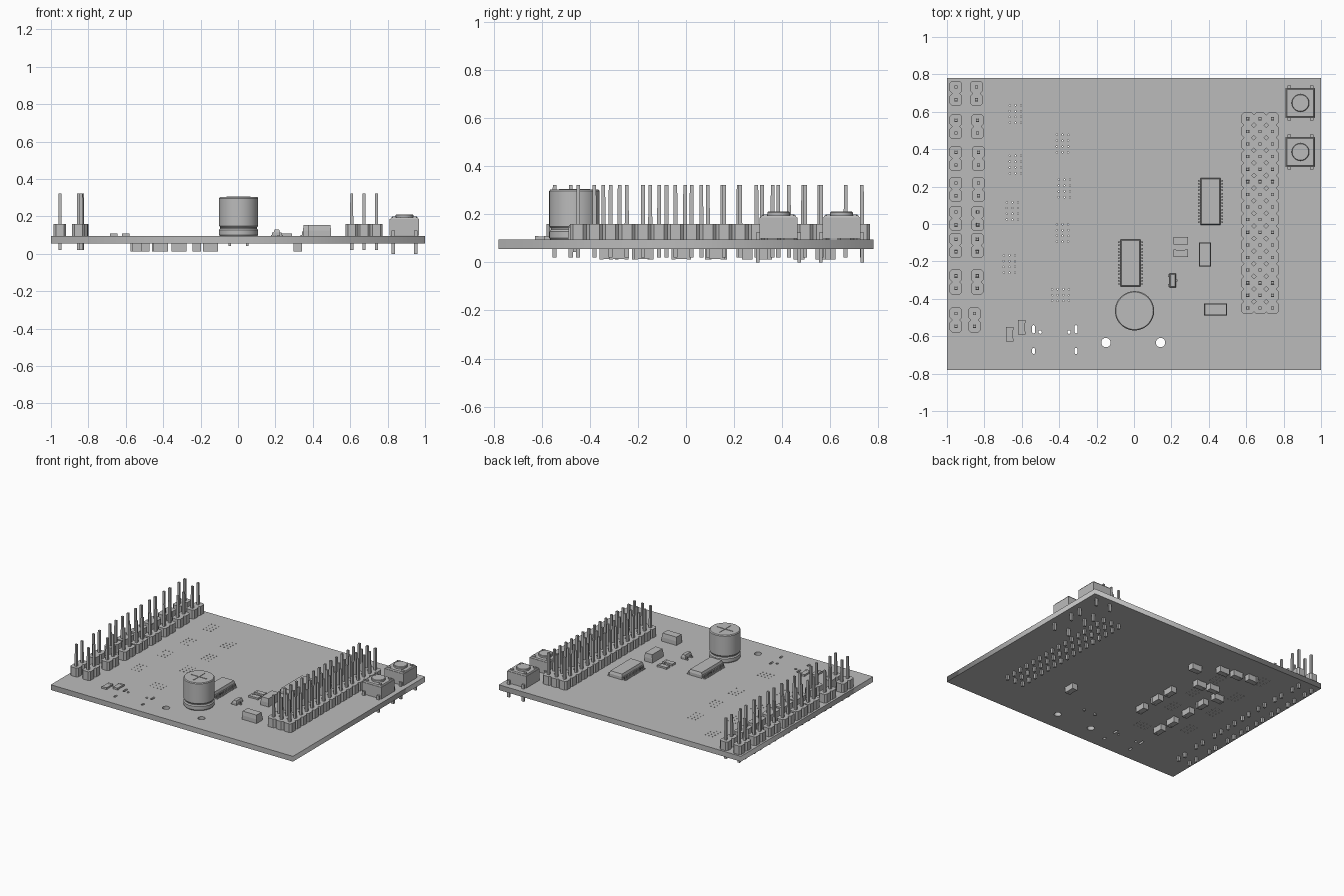
import bpy, bmesh, math
from mathutils import Vector, Matrix

cube = bpy.data.objects.get("Cube")
if cube:
    bpy.data.objects.remove(cube)

GRAY = (0.5, 0.5, 0.5, 1.0)
mat = bpy.data.materials.new("plain_gray")
mat.use_nodes = True
mat.diffuse_color = GRAY
mat.node_tree.nodes["Principled BSDF"].inputs["Base Color"].default_value = GRAY

BOT, TOP = 0.056, 0.095      # board faces
PITCH = 0.0674               # header pin spacing


def finish(name, bm, smooth=False):
    bmesh.ops.recalc_face_normals(bm, faces=bm.faces)
    mesh = bpy.data.meshes.new(name)
    bm.to_mesh(mesh)
    bm.free()
    mesh.materials.append(mat)
    obj = bpy.data.objects.new(name, mesh)
    bpy.context.collection.objects.link(obj)
    if smooth:
        bpy.ops.object.select_all(action='DESELECT')
        obj.select_set(True)
        bpy.context.view_layer.objects.active = obj
        bpy.ops.object.shade_smooth_by_angle(angle=math.radians(35))
    return obj


def box(bm, x, y, sx, sy, z0, z1, inset=0.0):
    """Box on a centre point; a positive inset narrows its upper face."""
    verts = bmesh.ops.create_cube(bm, size=1)["verts"]
    for v in verts:
        cut = 2 * inset if v.co.z > 0 else 0
        v.co = Vector((x + v.co.x * (sx - cut), y + v.co.y * (sy - cut),
                       z1 if v.co.z > 0 else z0))


def lathe(bm, x, y, profile, n=48):
    """Closed solid of revolution from (radius, z) pairs."""
    rings = [[bm.verts.new((x + r * math.cos(math.tau * i / n),
                            y + r * math.sin(math.tau * i / n), z))
              for i in range(n)] for r, z in profile]
    for a, b in zip(rings, rings[1:]):
        for i in range(n):
            j = (i + 1) % n
            bm.faces.new((a[i], a[j], b[j], b[i]))
    bm.faces.new(rings[0])
    bm.faces.new(rings[-1])


def header_cell(bm, x, y):
    """Chamfered plastic cell with a square pin."""
    h, c = PITCH / 2, 0.013
    pts = [(h, -h + c), (h, h - c), (h - c, h), (c - h, h),
           (-h, h - c), (-h, c - h), (c - h, -h), (h - c, -h)]
    lo, hi = ([bm.verts.new((x + px, y + py, z)) for px, py in pts]
              for z in (TOP, 0.16))
    bm.faces.new(lo)
    bm.faces.new(hi)
    for i in range(8):
        j = (i + 1) % 8
        bm.faces.new((lo[i], lo[j], hi[j], hi[i]))
    box(bm, x, y, 0.017, 0.017, 0.16, 0.322, 0.001)
    box(bm, x, y, 0.017, 0.017, 0.02, TOP)


# Circuit board with drilled holes
curve = bpy.data.curves.new("board_outline", 'CURVE')
curve.dimensions = '2D'
curve.fill_mode = 'BOTH'
curve.extrude = (TOP - BOT) / 2


def outline(pts):
    s = curve.splines.new('POLY')
    s.points.add(len(pts) - 1)
    for p, (x, y) in zip(s.points, pts):
        p.co = (x, y, 0, 1)
    s.use_cyclic_u = True


def hole(x, y, r, stretch=0.0, n=16):
    pts = []
    for i in range(n):
        a = math.tau * (i + 0.5) / n
        shift = stretch if math.sin(a) > 0 else -stretch
        pts.append((x + r * math.cos(a), y + r * math.sin(a) + shift))
    outline(pts)


outline([(-1, -0.78), (1, -0.78), (1, 0.78), (-1, 0.78)])
vias = [(-0.634, 0.588), (-0.382, 0.43), (-0.634, 0.318), (-0.372, 0.19),
        (-0.65, 0.07), (-0.382, -0.048), (-0.666, -0.214), (-0.393, -0.38)]
for k, (vx, vy) in enumerate(vias):
    cols, rows = (4, 3) if k == len(vias) - 1 else (3, 4)
    for i in range(cols):
        for j in range(rows):
            hole(vx + (i - (cols - 1) / 2) * 0.03,
                 vy + (j - (rows - 1) / 2) * 0.031, 0.004, n=8)
for x in (-0.15, 0.142):
    hole(x, -0.634, 0.025, n=24)
for x, inner in ((-0.537, -0.502), (-0.31, -0.348)):
    hole(x, -0.563, 0.008, 0.014)
    hole(x, -0.679, 0.008, 0.008)
    hole(inner, -0.578, 0.009)
tmp = bpy.data.objects.new("board_outline", curve)
bpy.context.collection.objects.link(tmp)
deps = bpy.context.evaluated_depsgraph_get()
flat = bpy.data.meshes.new_from_object(tmp.evaluated_get(deps))
bm = bmesh.new()
bm.from_mesh(flat)
bmesh.ops.remove_doubles(bm, verts=bm.verts, dist=0.0001)
bmesh.ops.translate(bm, verts=bm.verts, vec=(0, 0, (TOP + BOT) / 2))
bpy.data.objects.remove(tmp)
bpy.data.meshes.remove(flat)
finish("circuit_board", bm)

# Wide three-column header
bm = bmesh.new()
for i in range(3):
    for j in range(16):
        header_cell(bm, 0.674 + (i - 1) * PITCH * 0.98, 0.057 + (j - 7.5) * PITCH)
finish("wide_pin_header", bm)

# Pairs of two-pin headers along the edge
inner_rows = [(-0.842, 0.698), (-0.837, 0.521), (-0.832, 0.35), (-0.832, 0.185),
              (-0.835, 0.03), (-0.838, -0.115), (-0.838, -0.31), (-0.853, -0.513)]
bm = bmesh.new()
for inner, y in inner_rows:
    for x in (-0.952, inner):
        for side in (-0.5, 0.5):
            header_cell(bm, x, y + side * PITCH)
finish("edge_pin_headers", bm)

# Round capacitor with a grooved neck, vent cross and leads
CX, CY = 0.003, -0.464
bm = bmesh.new()
lathe(bm, CX, CY, [(0.1, TOP), (0.105, 0.102), (0.105, 0.128), (0.098, 0.136),
                   (0.098, 0.142), (0.105, 0.15), (0.105, 0.297), (0.1, 0.303),
                   (0.088, 0.303)])
finish("capacitor_can", bm, smooth=True)
bm = bmesh.new()
box(bm, CX, CY, 0.13, 0.008, 0.302, 0.306)
box(bm, CX, CY, 0.008, 0.13, 0.302, 0.306)
finish("capacitor_vent_cross", bm)
bm = bmesh.new()
for s in (-1, 1):
    box(bm, CX + s * 0.047, CY, 0.014, 0.014, 0.042, TOP)
finish("capacitor_leads", bm)

# Push buttons
for name, y in (("rear_button", 0.647), ("front_button", 0.385)):
    x = 0.89
    bm = bmesh.new()
    box(bm, x, y, 0.158, 0.158, TOP + 0.004, 0.186)
    box(bm, x, y, 0.15, 0.15, 0.186, 0.195, 0.004)
    for sx in (-1, 1):
        for sy in (-1, 1):
            lathe(bm, x + sx * 0.055, y + sy * 0.055, [(0.012, 0.19), (0.012, 0.2)], 12)
            box(bm, x + sx * 0.06, y + sy * 0.086, 0.02, 0.014, 0.0, 0.125)
    finish(name + "_body", bm)
    bm = bmesh.new()
    lathe(bm, x, y, [(0.047, 0.19), (0.047, 0.207), (0.044, 0.211)], 32)
    finish(name + "_plunger", bm, smooth=True)

# Driver chips with gull-wing legs
for name, x, y in (("right_driver_chip", 0.409, 0.12), ("middle_driver_chip", -0.019, -0.209)):
    bm = bmesh.new()
    box(bm, x, y, 0.108, 0.252, 0.12, 0.139, 0.006)
    box(bm, x, y, 0.108, 0.252, 0.099, 0.12)
    for s in (-1, 1):
        for k in range(14):
            ly = y + (k - 6.5) * 0.0172
            box(bm, x + s * 0.057, ly, 0.014, 0.008, 0.114, 0.12)
            box(bm, x + s * 0.063, ly, 0.006, 0.008, TOP, 0.12)
            box(bm, x + s * 0.068, ly, 0.016, 0.008, TOP, 0.1)
    finish(name, bm)


def chips(name, spots, long, wide, z0, z1):
    """Small two-terminal chips; each spot is (x, y, lies_along_x)."""
    bm = bmesh.new()
    for x, y, along in spots:
        def part(off, length, width, a, b):
            if along:
                box(bm, x + off, y, length, width, a, b)
            else:
                box(bm, x, y + off, width, length, a, b)
        part(0, long * 0.6, wide - 0.003, z0 + 0.001, z1 - 0.001)
        for s in (-1, 1):
            part(s * long * 0.4, long * 0.2, wide, z0, z1)
    finish(name, bm)


chips("small_resistors", [(0.249, -0.09, 1), (0.249, -0.157, 1),
                          (-0.665, -0.59, 0), (-0.6, -0.552, 0)],
      0.078, 0.04, TOP, 0.109)
chips("underside_capacitors",
      [(0.32, -0.28, 0), (-0.147, 0.47, 1), (-0.315, 0.56, 1), (-0.315, 0.317, 1),
       (-0.415, 0.335, 1), (-0.42, 0.58, 1), (-0.535, 0.6, 1), (-0.525, 0.255, 1)]
      + [(-0.22, y, 0) for y in (0.12, -0.02, -0.175)]
      + [(-0.495, y, 0) for y in (0.13, -0.02, -0.184, -0.32)],
      0.08, 0.044, 0.012, BOT)

# Moulded block capacitors
bm = bmesh.new()
for x, y, sx, sy in ((0.38, -0.163, 0.066, 0.13), (0.436, -0.457, 0.123, 0.066)):
    box(bm, x, y, sx, sy, TOP, 0.125)
    box(bm, x, y, sx, sy, 0.125, 0.155, 0.004)
finish("block_capacitors", bm)

# Three-legged transistor
bm = bmesh.new()
box(bm, 0.208, -0.302, 0.034, 0.074, 0.099, 0.115)
box(bm, 0.208, -0.302, 0.034, 0.074, 0.115, 0.13, 0.005)
for dx, dy in ((-1, 0.025), (-1, -0.025), (1, 0)):
    box(bm, 0.208 + dx * 0.02, -0.302 + dy, 0.01, 0.012, TOP, 0.115)
    box(bm, 0.208 + dx * 0.026, -0.302 + dy, 0.012, 0.012, TOP, 0.101)
finish("transistor", bm)
